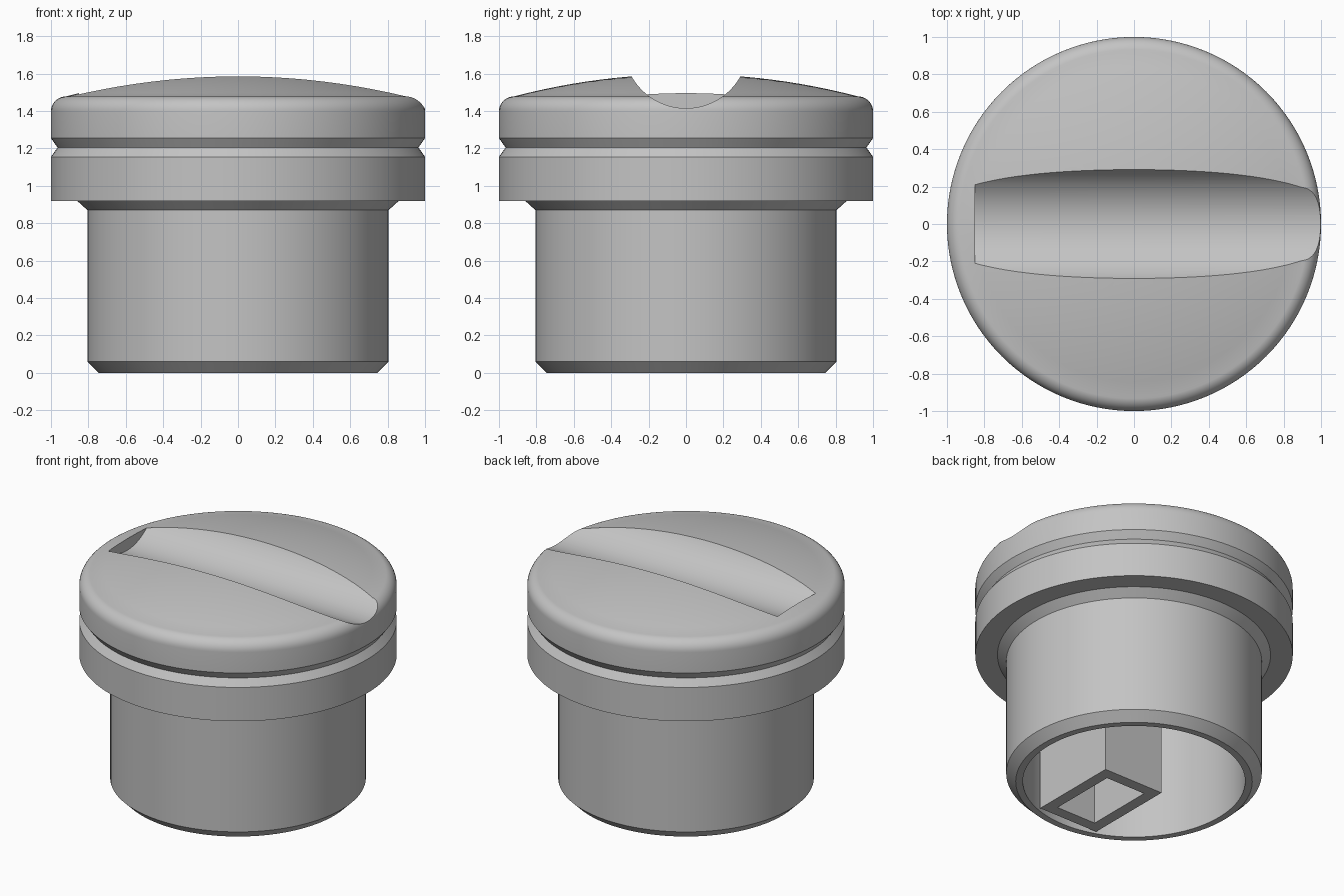
import bpy, bmesh, math
from mathutils import Matrix

default = bpy.data.objects.get("Cube")
if default:
    bpy.data.objects.remove(default, do_unlink=True)

grey = bpy.data.materials.new("plain grey")
grey.use_nodes = True
grey.diffuse_color = (0.55, 0.55, 0.55, 1)
grey.node_tree.nodes["Principled BSDF"].inputs["Base Color"].default_value = (0.55, 0.55, 0.55, 1)


def make_object(name, bm):
    bmesh.ops.recalc_face_normals(bm, faces=bm.faces)
    mesh = bpy.data.meshes.new(name)
    bm.to_mesh(mesh)
    bm.free()
    mesh.materials.append(grey)
    obj = bpy.data.objects.new(name, mesh)
    bpy.context.collection.objects.link(obj)
    return obj


def activate(obj):
    bpy.ops.object.select_all(action='DESELECT')
    obj.select_set(True)
    bpy.context.view_layer.objects.active = obj


def lathe(name, profile, steps=128):
    bm = bmesh.new()
    verts = [bm.verts.new((r, 0, z)) for r, z in profile]
    edges = [bm.edges.new(pair) for pair in zip(verts, verts[1:])]
    bmesh.ops.spin(bm, geom=verts + edges, cent=(0, 0, 0), axis=(0, 0, 1),
                   angle=math.tau, steps=steps)
    bmesh.ops.remove_doubles(bm, verts=bm.verts, dist=1e-5)
    return make_object(name, bm)


# Hollow plug with collar, V groove, rounded rim and shallow dome
profile = [(0, 1.0), (0.7, 1.0), (0.7, 0), (0.745, 0), (0.805, 0.06), (0.805, 0.87),
           (0.86, 0.92), (1, 0.92), (1, 1.155), (0.965, 1.205), (1, 1.255)]
rim, rim_z, top = 0.08, 1.398, 1.597
for i in range(10):
    a = math.pi / 2 * i / 9
    profile.append((1 - rim + rim * math.cos(a), rim_z + rim * math.sin(a)))
edge_r = 1 - rim
rise = top - rim_z - rim
dome_r = (edge_r ** 2 + rise ** 2) / (2 * rise)
for i in range(1, 13):
    r = edge_r * (1 - i / 12)
    profile.append((r, top - dome_r + math.sqrt(dome_r ** 2 - r ** 2)))
body = lathe("knob_body", profile)

# Round-bottomed finger slot, closed on the right and open on the left
bm = bmesh.new()
bmesh.ops.create_cone(bm, cap_ends=True, segments=128, radius1=0.334, radius2=0.334, depth=2.15,
                      matrix=Matrix.Translation((0.225, 0, 1.749)) @ Matrix.Rotation(math.pi / 2, 4, 'Y'))
cutter = make_object("slot_cutter", bm)
cutter.hide_render = True
cut = body.modifiers.new("slot", 'BOOLEAN')
cut.operation = 'DIFFERENCE'
cut.solver = 'EXACT'
cut.object = cutter
activate(body)
bpy.ops.object.modifier_apply(modifier=cut.name)
bpy.data.objects.remove(cutter, do_unlink=True)
activate(body)
bpy.ops.object.shade_smooth_by_angle(angle=math.radians(30))

# Rectangular post inside the cavity with a rectangular socket
bm = bmesh.new()
bmesh.ops.create_cube(bm, size=1, matrix=Matrix.Translation((0, -0.325, 0.505))
                      @ Matrix.Diagonal((0.46, 0.64, 1.0, 1)))
bottom = min(bm.faces, key=lambda f: f.calc_center_median().z)
bmesh.ops.inset_region(bm, faces=[bottom], thickness=0.11)
socket = bmesh.ops.extrude_face_region(bm, geom=[bottom])
bmesh.ops.translate(bm, vec=(0, 0, 0.6),
                    verts=[v for v in socket["geom"] if isinstance(v, bmesh.types.BMVert)])
if bottom.is_valid:
    bmesh.ops.delete(bm, geom=[bottom], context='FACES_ONLY')
make_object("socket_post", bm)
